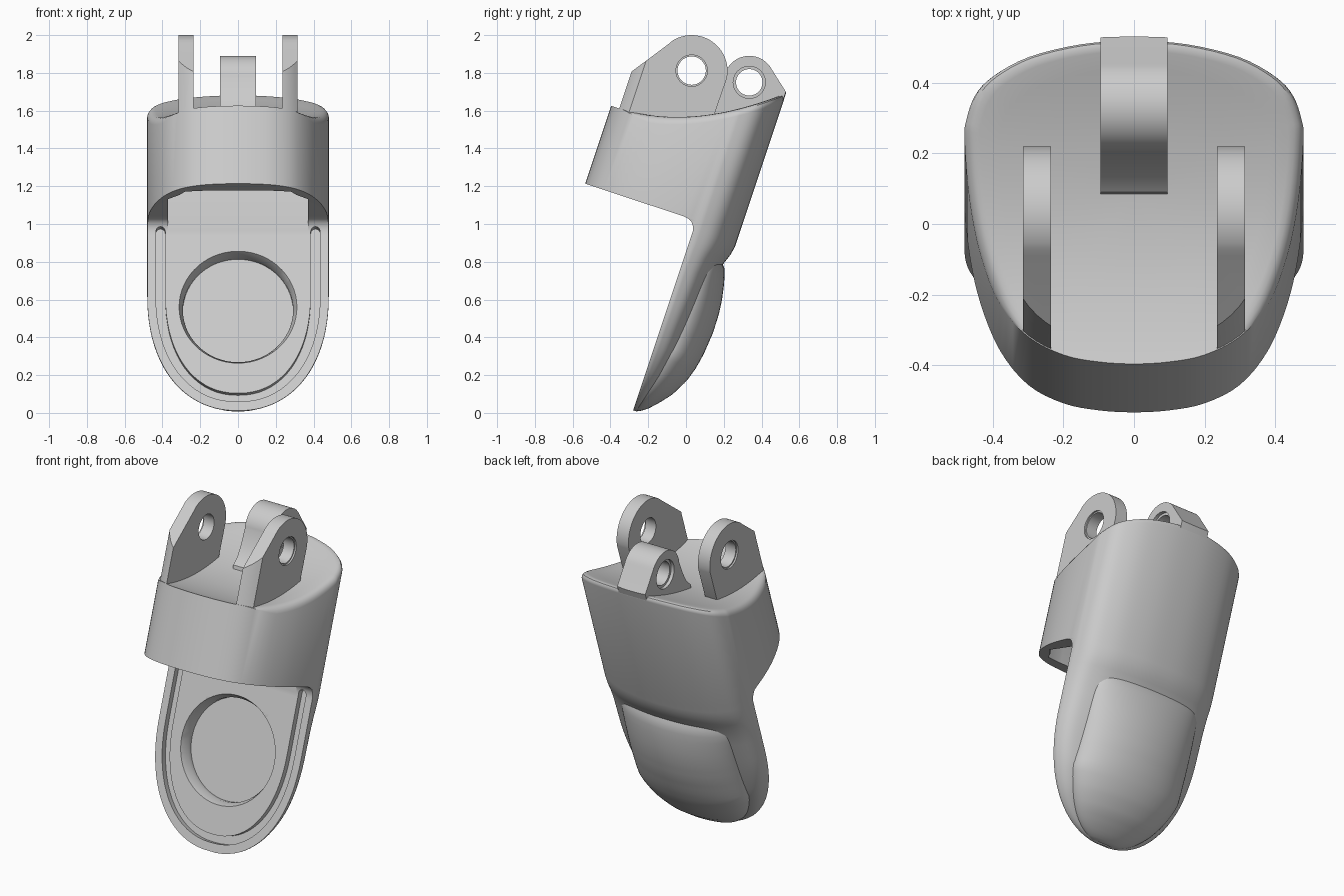
import bpy, bmesh, math
from mathutils import Vector

cube = bpy.data.objects.get("Cube")
if cube:
    bpy.data.objects.remove(cube, do_unlink=True)

mat = bpy.data.materials.new("light grey plastic")
mat.use_nodes = True
mat.diffuse_color = (0.6, 0.6, 0.6, 1)
mat.node_tree.nodes["Principled BSDF"].inputs["Base Color"].default_value = (0.6, 0.6, 0.6, 1)

SN, CS = 0.316, 0.949       # lean of the finger axis
ROUND = 2.2                 # squareness of the fingertip outline


def P(x, u, v):
    """u runs along the leaning axis from the tip, v runs to the back."""
    return Vector((x, -0.28 + SN * u + CS * v, 0.012 + CS * u - SN * v))


def lerp(table, t):
    for (a, fa), (b, fb) in zip(table, table[1:]):
        if t <= b:
            return fa + (fb - fa) * max(0, (t - a) / (b - a))
    return table[-1][1]


def loft(name, rings):
    """Skin closed rings of points and cap both ends."""
    bm = bmesh.new()
    loops = [[bm.verts.new(p) for p in ring] for ring in rings]
    n = len(loops[0])
    for a, b in zip(loops, loops[1:]):
        for i in range(n):
            j = (i + 1) % n
            bm.faces.new((a[i], a[j], b[j], b[i]))
    bm.faces.new(loops[0][::-1])
    bm.faces.new(loops[-1])
    bmesh.ops.recalc_face_normals(bm, faces=bm.faces)
    me = bpy.data.meshes.new(name)
    bm.to_mesh(me)
    bm.free()
    me.materials.append(mat)
    ob = bpy.data.objects.new(name, me)
    bpy.context.collection.objects.link(ob)
    return ob


def select(ob):
    bpy.ops.object.select_all(action='DESELECT')
    ob.select_set(True)
    bpy.context.view_layer.objects.active = ob


def cut(ob, cutter, operation='DIFFERENCE'):
    select(ob)
    m = ob.modifiers.new("cut", 'BOOLEAN')
    m.operation, m.solver, m.object = operation, 'EXACT', cutter
    bpy.ops.object.modifier_apply(modifier=m.name)
    bpy.data.objects.remove(cutter, do_unlink=True)


def smooth(ob, angle=32):
    select(ob)
    bpy.ops.object.shade_smooth_by_angle(angle=math.radians(angle))


def arc(cx, cy, r, a0, a1, n):
    return [(cx + r * math.cos(math.radians(a0 + (a1 - a0) * i / n)),
             cy + r * math.sin(math.radians(a0 + (a1 - a0) * i / n))) for i in range(n + 1)]


def slab(name, outline, x0, x1):
    return loft(name, [[(x, y, z) for y, z in outline] for x in (x0, x1)])


def drill(ob, y, z, r, x0, x1):
    cut(ob, slab("drill", arc(y, z, r, 0, 352.5, 47), x0, x1))


# Half cross-section of the cup, subdivided by a smooth spline
half = [(0, -.62), (.1, -.614), (.2, -.593), (.3, -.538), (.38, -.435), (.435, -.295),
        (.466, -.15), (.48, 0), (.475, .05), (.45, .11), (.4, .155), (.3, .2), (.15, .23), (0, .238)]


def spline(pts, k):
    out = []
    for i in range(len(pts) - 1):
        p0 = Vector(pts[i - 1]) if i else Vector((-pts[1][0], pts[1][1]))
        p1, p2 = Vector(pts[i]), Vector(pts[i + 1])
        p3 = Vector(pts[i + 2]) if i + 2 < len(pts) else Vector((-pts[i][0], pts[i][1]))
        for s in range(k):
            t = s / k
            out.append(0.5 * (2 * p1 + (p2 - p0) * t + (2 * p0 - 5 * p1 + 4 * p2 - p3) * t * t
                              + (3 * p1 - p0 - 3 * p2 + p3) * t ** 3))
    return out + [Vector(pts[-1])]


right_half = spline(half, 4)
section = [tuple(p) for p in right_half] + [(-p.x, p.y) for p in right_half[-2:0:-1]]

# Thickness of the fingertip and of its pad along the axis
back = [(0, .02), (.05, .045), (.22, .115), (.35, .15), (.6, .172), (.8, .188),
        (.88, .205), (.95, .23), (1, .238)]
pad_back = [(0, .02), (.03, .067), (.08, .116), (.15, .173), (.24, .22), (.32, .245), (.4, .26),
            (.52, .271), (.62, .27), (.7, .262), (.8, .243), (.87, .22), (.91, .18)]


def width(u):
    return 0.48 * (1 - (1 - u / 0.65) ** ROUND) ** (1 / ROUND) if u < 0.65 else 0.48


def top(v):
    return 1.676 + 0.614 * v + 0.518 * v * v


# Body: rounded flat-fronted fingertip, then the full cup with a dished top
levels = [(0.65 * (1 - math.cos(math.radians(a))), 0) for a in range(4, 91, 4)]
levels += [(u, 0) for u in (.7, .75, .8, .84, .88, .915, .95, .975, 1.0)]
levels += [(1.025, -.007), (1.045, -.022), (1.056, -.042), (1.06, -.07), (1.06, -1)]
rings = [[P(x * width(u) / .48, u, max(v, lim) * lerp(back, u) / .238) for x, v in section]
         for u, lim in levels]
for s, drop in ((1, .042), (.991, .025), (.972, .011), (.945, .003), (.91, 0),
                (.8, 0), (.6, 0), (.4, 0), (.2, 0), (.05, 0)):
    ring = []
    for x, v in section:
        f = min(1, max(0, (v + .55) / .15))
        w = -.15 + (v + .15) * s
        ring.append(P(x * s, top(w) - drop * f, w))
    rings.append(ring)
body = loft("fingertip_body", rings)

# Socket in the cup, open at the bottom
socket = [(0, -.505), (.2, -.5), (.28, -.485), (.31, -.43), (.37, -.36), (.37, -.001)]
loop = socket + [(-x, v) for x, v in socket[:0:-1]]
cut(body, loft("socket_cutter", [[P(x, u, v) for x, v in loop] for u in (.97, 1.38)]))

# Round recess with a sloped rim in the flat front
cut(body, loft("recess_cutter", [[P(x, u, v) for x, u in arc(0, .577, r, 0, 354, 59)]
                                 for r, v in ((.312, -.05), (.312, 0), (.292, .045), (.292, .075))]))


# U-shaped groove following the edge
def u_curve(w, h):
    pts = []
    for a in range(180, 361, 5):
        c, s = math.cos(math.radians(a)), math.sin(math.radians(a))
        pts.append((math.copysign(abs(c) ** (2 / ROUND) * w, c), .65 - h * abs(s) ** (2 / ROUND)))
    return pts


track = [(-.435, 1.0), *u_curve(.435, .6), *arc(.41, 1.0, .025, 0, 180, 6)]
track += u_curve(.385, .553)[::-1] + arc(-.41, 1.0, .025, 0, 150, 5)
cut(body, loft("groove_cutter", [[P(x, u, v) for x, u in track] for v in (-.05, .035)]))
smooth(body)

# Bulging pad on the back of the fingertip
rings = []
for i in range(1, 31):
    u = .91 * (i / 30) ** 1.4
    pw, vb, vp = min(.37, .85 * width(u)), lerp(back, u), lerp(pad_back, u)
    if u > .8:
        pw -= 4 * (u - .8) ** 2
    base = .55 * vb
    ring = [P(0, u, .9 * vb)]
    for a in range(0, 181, 6):
        c, s = math.cos(math.radians(a)), math.sin(math.radians(a))
        ring.append(P(pw * c, u, base + (vp - base) * s ** .95))
    rings.append(ring)
smooth(loft("fingertip_pad", rings), 40)


def trim(ob):
    """Trim a lug flush with the wall of the cup."""
    cut(ob, loft("wall", [[P(x * .995, u, v * .995) for x, v in section] for u in (1.2, 2.4)]), 'INTERSECT')


# Pair of front hinge lugs
lug = [(-.42, 1.54), (-.34, 1.768), (-.09, 1.955)] + arc(.03, 1.81, .19, 122, -12, 24) + [(.15, 1.58), (.13, 1.54)]
for side, name in ((1, "left_hinge_lug"), (-1, "right_hinge_lug")):
    ob = slab(name, lug, side * .235, side * .315)
    trim(ob)
    drill(ob, .03, 1.812, .075, -.5, .5)
    drill(ob, .03, 1.812, .083, side * .305, side * .5)
    smooth(ob)

# Single rear lug with flared foot
rear = [(.08, 1.55), (.09, 1.595), (.13, 1.63), (.165, 1.69)] + arc(.335, 1.755, .135, 172, 28, 24)
rear += [(.535, 1.69), (.5, 1.6), (.3, 1.5)]
ob = slab("rear_hinge_lug", rear, -.095, .095)
trim(ob)
drill(ob, .335, 1.75, .07, -.5, .5)
for s in (1, -1):
    drill(ob, .335, 1.75, .085, s * .075, s * .5)
smooth(ob)
